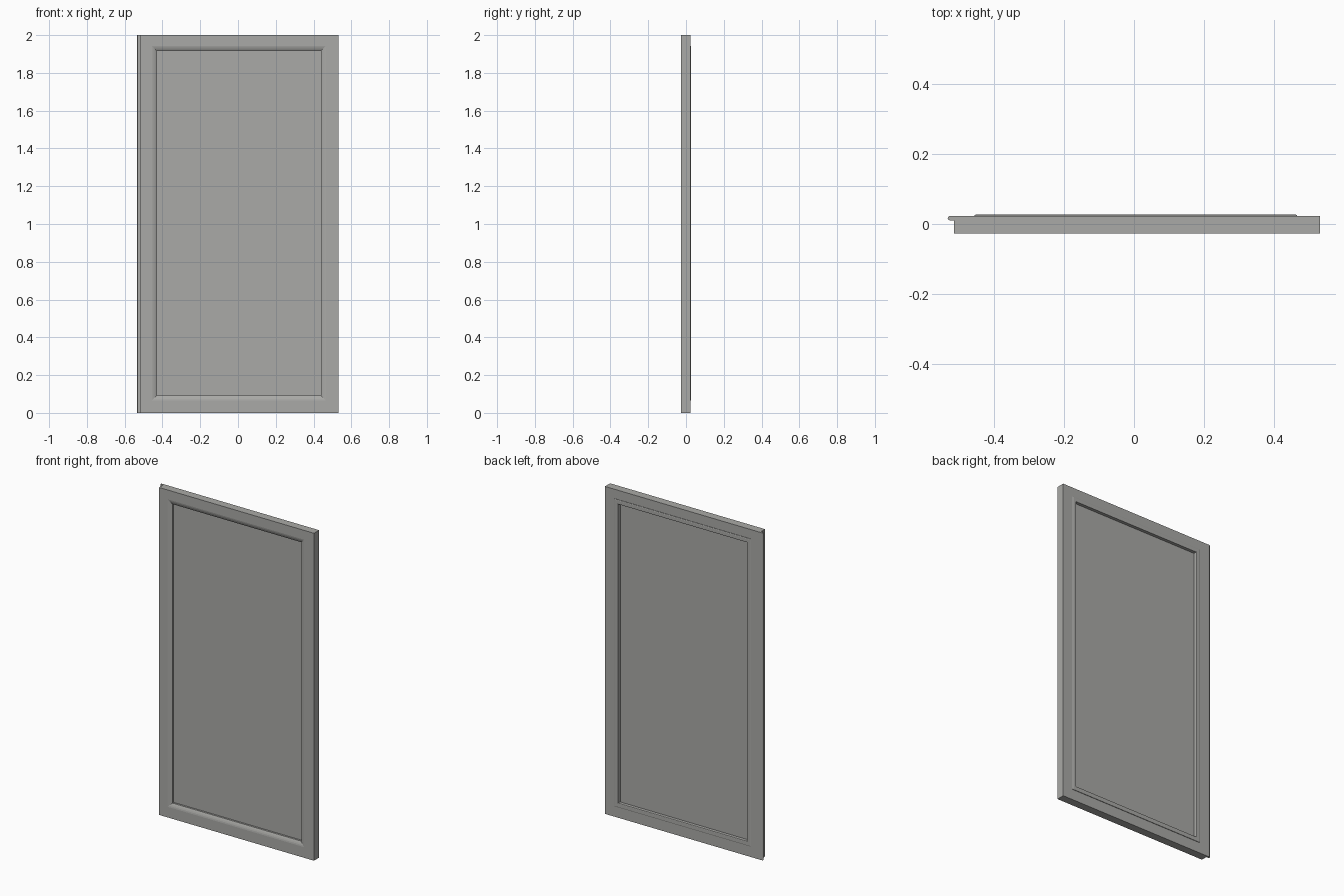
import bpy, bmesh, math

if "Cube" in bpy.data.objects:
    bpy.data.objects.remove(bpy.data.objects["Cube"])

grey = bpy.data.materials.new("warm grey")
grey.diffuse_color = (0.40, 0.40, 0.385, 1)
grey.use_nodes = True
grey.node_tree.nodes["Principled BSDF"].inputs["Base Color"].default_value = grey.diffuse_color

OUTER = (-0.515, 0.532, 0.0, 2.0)        # leaf outline: x0, x1, z0, z1
TRIM = (-0.456, 0.466, 0.065, 1.943)     # outer edge of the moulding


def inset(rect, d):
    return rect[0] + d, rect[1] - d, rect[2] + d, rect[3] - d


def finish(bm, name, smooth=None):
    bmesh.ops.recalc_face_normals(bm, faces=bm.faces)
    me = bpy.data.meshes.new(name)
    bm.to_mesh(me)
    bm.free()
    ob = bpy.data.objects.new(name, me)
    bpy.context.collection.objects.link(ob)
    me.materials.append(grey)
    if smooth:
        bpy.ops.object.select_all(action='DESELECT')
        ob.select_set(True)
        bpy.context.view_layer.objects.active = ob
        bpy.ops.object.shade_smooth_by_angle(angle=math.radians(smooth))


def ring(name, steps, smooth=None):
    """Closed moulding: a profile of (rectangle, y) steps swept round the opening."""
    bm = bmesh.new()
    loops = []
    for (x0, x1, z0, z1), y in steps:
        loops.append([bm.verts.new((x, y, z)) for x, z in
                      ((x0, z0), (x1, z0), (x1, z1), (x0, z1))])
    for i, a in enumerate(loops):
        b = loops[(i + 1) % len(loops)]
        for j in range(4):
            k = (j + 1) % 4
            bm.faces.new((a[j], a[k], b[k], b[j]))
    finish(bm, name, smooth)


# Frame: flat stiles and rails, eased slope in front, raised bead behind
opening = inset(TRIM, 0.026)
ring("frame", [
    (OUTER, 0.0225), (OUTER, -0.027),
    (TRIM, -0.027),
    (inset(TRIM, 0.008), -0.0255),
    (inset(TRIM, 0.016), -0.0225),
    (opening, -0.0175),
    (opening, 0.0255),
    (inset(TRIM, 0.023), 0.027),
    (inset(TRIM, 0.004), 0.027),
    (TRIM, 0.0255),
    (TRIM, 0.0225),
])

# Centre panel, let into the frame
bm = bmesh.new()
x0, x1, z0, z1 = inset(opening, -0.004)
bmesh.ops.create_cube(bm, size=1)
for v in bm.verts:
    v.co = (x0 if v.co.x < 0 else x1, math.copysign(0.006, v.co.y),
            z0 if v.co.z < 0 else z1)
finish(bm, "panel")

# Overlapping lip along the left edge, with a rounded nose
bm = bmesh.new()
r, yc, xc = 0.006, 0.0165, -0.526
prof = [(-0.514, yc - r)]
for i in range(9):
    a = math.radians(-90 - 180 * i / 8)
    prof.append((xc - 0.0015 + r * math.cos(a), yc + r * math.sin(a)))
prof.append((-0.514, yc + r))
face = bm.faces.new([bm.verts.new((x, y, 0)) for x, y in prof])
ext = bmesh.ops.extrude_face_region(bm, geom=[face])
bmesh.ops.translate(bm, vec=(0, 0, 2), verts=[
    g for g in ext["geom"] if isinstance(g, bmesh.types.BMVert)])
finish(bm, "edge_lip", 35)
